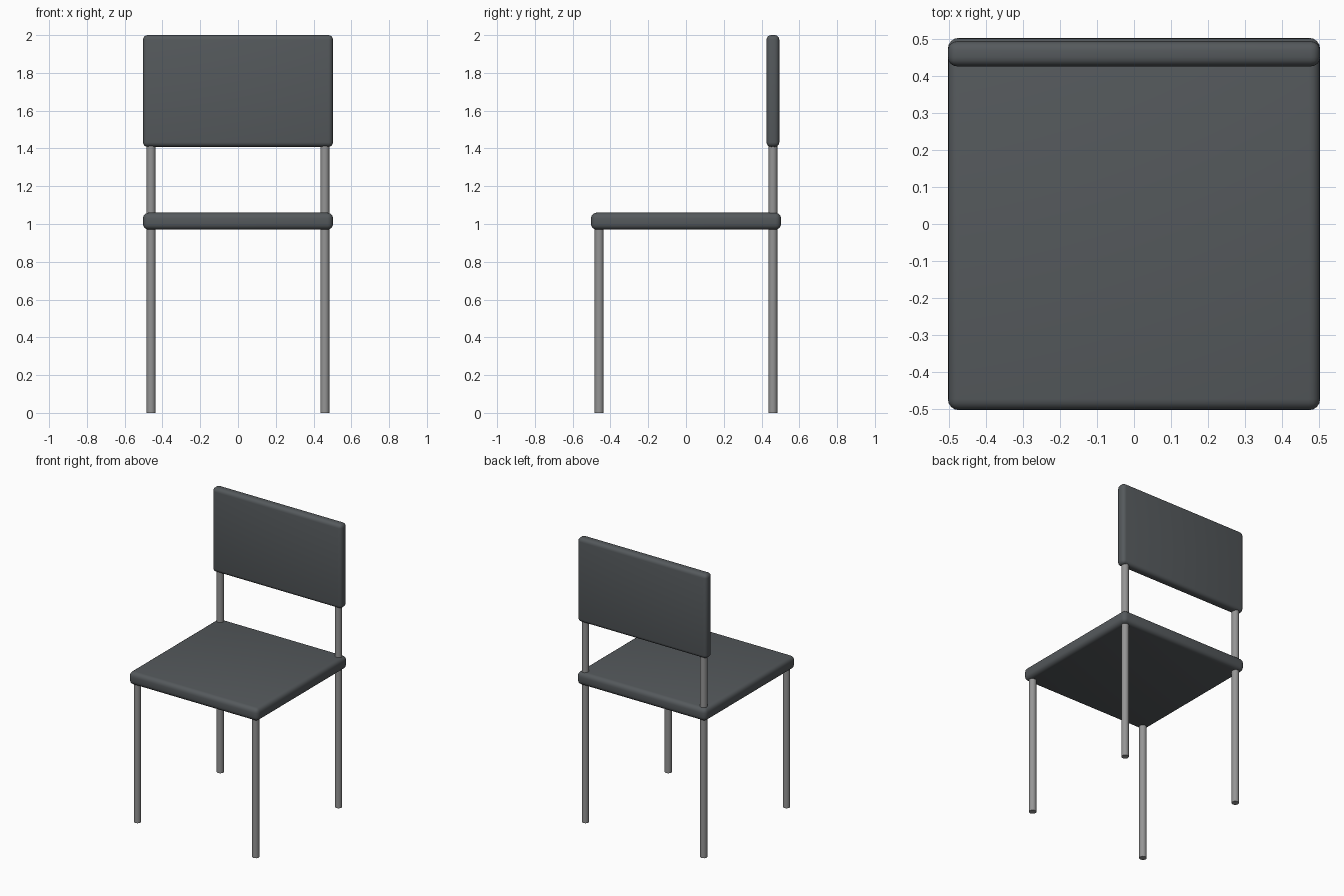
import bpy
import math

cube = bpy.data.objects.get("Cube")
if cube:
    bpy.data.objects.remove(cube, do_unlink=True)


def make_material(name, color):
    mat = bpy.data.materials.new(name)
    mat.use_nodes = True
    mat.diffuse_color = color
    mat.node_tree.nodes["Principled BSDF"].inputs["Base Color"].default_value = color
    return mat


slate = make_material("slate grey", (0.09, 0.1, 0.107, 1))
steel = make_material("steel grey", (0.3, 0.3, 0.3, 1))


def finish(obj, name, mat):
    obj.name = name
    obj.data.materials.append(mat)
    bpy.ops.object.shade_smooth_by_angle(angle=math.radians(35))


def cushion(name, size, center, radius):
    """Box with rounded edges."""
    bpy.ops.mesh.primitive_cube_add(size=1, location=center)
    obj = bpy.context.object
    obj.scale = size
    bpy.ops.object.transform_apply(location=False, rotation=False, scale=True)
    bevel = obj.modifiers.new("rounded edges", "BEVEL")
    bevel.width = radius
    bevel.segments = 4
    bpy.ops.object.modifier_apply(modifier=bevel.name)
    finish(obj, name, slate)


def tube(name, x, y, top):
    """Upright tube standing on the floor."""
    bpy.ops.mesh.primitive_cylinder_add(vertices=16, radius=0.024, depth=top,
                                        location=(x, y, top / 2))
    finish(bpy.context.object, name, steel)


# Padded seat and backrest
cushion("seat", (1.006, 1.006, 0.09), (0, 0, 1.015), 0.03)
cushion("backrest", (1.006, 0.068, 0.592), (0, 0.46, 1.704), 0.025)

# Short front legs, and rear legs that rise to carry the backrest
for side, x in (("left", 0.46), ("right", -0.46)):
    tube("front_leg_" + side, x, -0.46, 1.0)
    tube("rear_leg_" + side, x, 0.46, 1.45)
